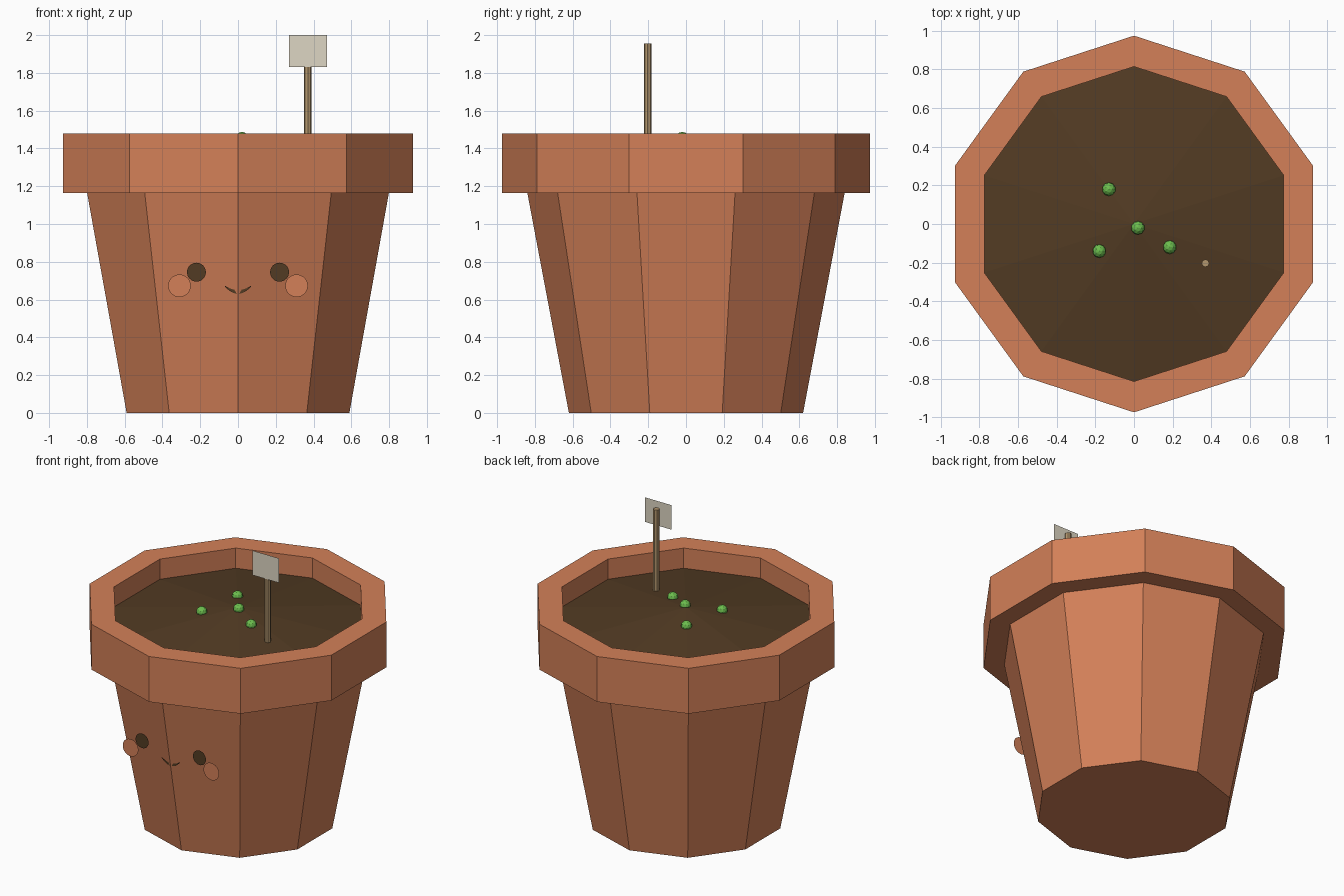
import bpy, bmesh
from math import sin, cos, pi
from mathutils import Matrix

if "Cube" in bpy.data.objects:
    bpy.data.objects.remove(bpy.data.objects["Cube"], do_unlink=True)


def material(name, *rgb):
    """Flat material from 0-255 display values."""
    lin = [((c / 255 + 0.055) / 1.055) ** 2.4 for c in rgb] + [1]
    m = bpy.data.materials.new(name)
    m.use_nodes = True
    m.diffuse_color = lin
    bsdf = m.node_tree.nodes["Principled BSDF"]
    bsdf.inputs["Base Color"].default_value = lin
    bsdf.inputs["Roughness"].default_value = 0.9
    return m


terracotta = material("terracotta", 211, 128, 88)
earth = material("dark earth", 82, 59, 35)
leaf = material("leaf green", 108, 190, 78)
wood = material("stake wood", 180, 151, 110)
card = material("label card", 222, 214, 195)


def add_object(name, bm, mat, loc=(0, 0, 0)):
    mesh = bpy.data.meshes.new(name)
    bm.to_mesh(mesh)
    bm.free()
    mesh.materials.append(mat)
    ob = bpy.data.objects.new(name, mesh)
    ob.location = loc
    bpy.context.collection.objects.link(ob)
    return ob


def lathe(name, profile, mat, sides=10):
    """Spin (radius, z) points about z, with one corner facing the front."""
    bm = bmesh.new()
    rings = []
    for r, z in profile:
        if r == 0:
            rings.append([bm.verts.new((0, 0, z))] * sides)
        else:
            angles = [2 * pi * i / sides - pi / 2 for i in range(sides)]
            rings.append([bm.verts.new((r * cos(a), r * sin(a), z)) for a in angles])
    for low, high in zip(rings, rings[1:]):
        for i in range(sides):
            j = (i + 1) % sides
            corners = dict.fromkeys((low[i], low[j], high[j], high[i]))
            bm.faces.new(list(corners))
    return add_object(name, bm, mat)


def disc(name, x, y, z, radius, mat):
    """Thin flat circle facing the front."""
    bm = bmesh.new()
    bmesh.ops.create_circle(bm, cap_ends=True, segments=32, radius=radius,
                            matrix=Matrix.Rotation(pi / 2, 4, "X"))
    return add_object(name, bm, mat, (x, y, z))


# Pot with its overhanging rim, and the mounded soil inside
lathe("pot", [(0, 0), (0.62, 0), (0.84, 1.165), (0.975, 1.165),
              (0.975, 1.48), (0.815, 1.48), (0.815, 1.32)], terracotta)
lathe("soil", [(0.815, 1.34), (0, 1.45)], earth)

# Face: flat eyes and cheeks, mirrored
FACE_Y = -0.737
for side, s in (("left", 1), ("right", -1)):
    disc(side + "_eye", s * 0.22, FACE_Y, 0.745, 0.05, earth)
    disc(side + "_cheek", s * 0.31, FACE_Y + 0.002, 0.673, 0.06, terracotta)

# Mouth: a crescent between two arcs
bm = bmesh.new()
steps = 12
pairs = []
for i in range(steps + 1):
    t = 2 * i / steps - 1
    low, high = 0.63 + 0.04 * t * t, 0.65 + 0.024 * t * t
    pairs.append([bm.verts.new((0.07 * t, FACE_Y, z)) for z in (low, high)])
for a, b in zip(pairs, pairs[1:]):
    bm.faces.new((a[0], b[0], b[1], a[1]))
add_object("mouth", bm, earth)

# Sprouts poking out of the soil
spots = [(0.02, -0.02, 1.453), (0.185, -0.12, 1.425),
         (-0.18, -0.14, 1.425), (-0.13, 0.18, 1.425)]
for i, spot in enumerate(spots):
    bm = bmesh.new()
    bmesh.ops.create_icosphere(bm, subdivisions=2, radius=0.035)
    add_object(f"sprout_{i + 1}", bm, leaf, spot)

# Plant label: stake and card
bm = bmesh.new()
bmesh.ops.create_cone(bm, cap_ends=True, segments=8, radius1=0.02, radius2=0.02, depth=0.605)
add_object("label_stake", bm, wood, (0.37, -0.203, 1.6525))
bm = bmesh.new()
bmesh.ops.create_grid(bm, x_segments=1, y_segments=1, size=1,
                      matrix=Matrix.Rotation(pi / 2, 4, "X"))
bmesh.ops.scale(bm, vec=(0.1, 1, 0.085), verts=bm.verts)
add_object("label_card", bm, card, (0.37, -0.224, 1.915))
